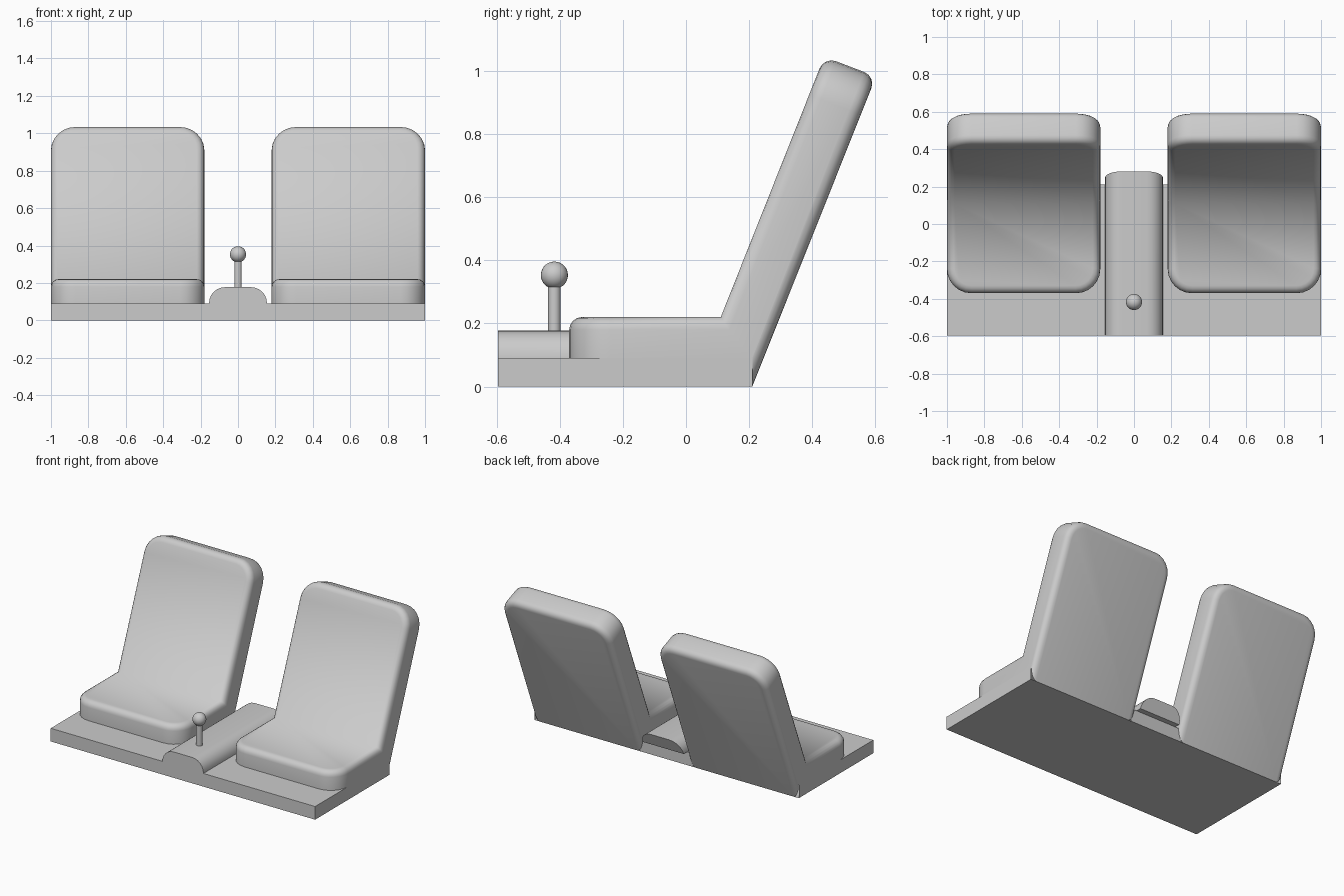
import bpy, bmesh, math
from mathutils import Matrix

if "Cube" in bpy.data.objects:
    bpy.data.objects.remove(bpy.data.objects["Cube"])

FLOOR = 0.09
FRONT, REAR = -0.595, 0.21


def finish(bm, name, angle=40):
    mesh = bpy.data.meshes.new(name)
    bm.normal_update()
    bm.to_mesh(mesh)
    bm.free()
    ob = bpy.data.objects.new(name, mesh)
    bpy.context.collection.objects.link(ob)
    bpy.ops.object.select_all(action='DESELECT')
    ob.select_set(True)
    bpy.context.view_layer.objects.active = ob
    bpy.ops.object.shade_smooth_by_angle(angle=math.radians(angle))
    return ob


def prism(a, b):
    """Closed solid between two matching rings of points."""
    bm = bmesh.new()
    va = [bm.verts.new(p) for p in a]
    vb = [bm.verts.new(p) for p in b]
    n = len(a)
    bm.faces.new(va)
    bm.faces.new(vb[::-1])
    for i in range(n):
        bm.faces.new((va[i], vb[i], vb[(i + 1) % n], va[(i + 1) % n]))
    bmesh.ops.recalc_face_normals(bm, faces=bm.faces[:])
    return bm


def seat(name, x0, x1):
    # side profile: cushion front, cushion top, reclined back
    front_top, top_f, top_b = (-0.37, 0.22), (0.438, 1.045), (0.602, 0.982)
    prof = [(-0.37, FLOOR), front_top, (0.11, 0.22), top_f, top_b,
            (REAR, 0.0), (REAR, FLOOR)]
    bm = prism([(x0, y, z) for y, z in prof], [(x1, y, z) for y, z in prof])

    # large rounded corners seen from the front and from above
    def is_edge(e, p, q):
        k = sorted((round(v.co.y, 3), round(v.co.z, 3)) for v in e.verts)
        return k == sorted((p, q)) and abs(e.verts[0].co.x - e.verts[1].co.x) < 1e-4

    corners = [e for e in bm.edges
               if is_edge(e, prof[0], front_top) or is_edge(e, top_f, top_b)]
    bmesh.ops.bevel(bm, geom=corners, offset=0.13, offset_type='OFFSET',
                    segments=6, profile=0.5, affect='EDGES')

    # soft padded rim
    bm.normal_update()
    rim = [e for e in bm.edges
           if e.is_manifold and e.calc_face_angle(0) > math.radians(40)
           and e.is_convex and max(v.co.z for v in e.verts) > FLOOR + 0.01]
    bmesh.ops.bevel(bm, geom=rim, offset=0.04, offset_type='OFFSET',
                    segments=4, profile=0.5, affect='EDGES')

    # open where it grows out of the base
    bm.normal_update()
    low = [f for f in bm.faces
           if max(v.co.z for v in f.verts) < FLOOR + 0.002
           and (f.normal.z < -0.9 or f.normal.y < -0.9)]
    bmesh.ops.delete(bm, geom=low, context='FACES')
    return finish(bm, name, 75)


seat("seat_left", -1.0, -0.18)
seat("seat_right", 0.18, 1.0)

# base: closed underside and walls, deck only where it is exposed
bm = bmesh.new()
bmesh.ops.create_cube(bm, size=1, matrix=Matrix.Translation((0, (FRONT + REAR) / 2, FLOOR / 2))
                      @ Matrix.Diagonal((2.0, REAR - FRONT, FLOOR, 1)))
bm.normal_update()
bmesh.ops.delete(bm, geom=[f for f in bm.faces if f.normal.z > 0.9 or f.normal.y > 0.9],
                 context='FACES')


def deck(x0, x1, y0, y1):
    pts = [(x0, y0), (x1, y0), (x1, y1), (x0, y1)]
    return bm.faces.new([bm.verts.new((x, y, FLOOR)) for x, y in pts])


for x0, x1 in ((-1.0, -0.155), (0.155, 1.0)):
    deck(x0, x1, FRONT, -0.23)
for x0, x1 in ((-0.2, -0.155), (0.155, 0.2)):
    deck(x0, x1, -0.23, REAR)
deck(-0.155, 0.155, REAR, REAR + 0.4 * FLOOR).normal_flip()   # console overhang
bm.faces.new([bm.verts.new((x, REAR, z)) for x, z in
              ((0.2, 0), (-0.2, 0), (-0.2, FLOOR), (0.2, FLOOR))])
bmesh.ops.remove_doubles(bm, verts=bm.verts[:], dist=1e-4)
finish(bm, "base")

# centre console: arched section, rear end sloped like the seat backs
half, top, r = 0.155, 0.177, 0.085
arch = []
for sx, angles in ((1, range(0, 91, 15)), (-1, range(90, -1, -15))):
    for a in angles:
        t = math.radians(a)
        arch.append((sx * (half - r + r * math.cos(t)), top - r + r * math.sin(t)))
arch = [(half, FLOOR)] + arch + [(-half, FLOOR)]
bm = prism([(x, FRONT, z) for x, z in arch],
           [(x, REAR + 0.4 * z, z) for x, z in arch])
bmesh.ops.delete(bm, geom=[f for f in bm.faces if f.normal.z < -0.9], context='FACES')
finish(bm, "centre_console")

# lever and knob
bm = bmesh.new()
bmesh.ops.create_cone(bm, cap_ends=True, segments=24, radius1=0.02, radius2=0.02,
                      depth=0.16, matrix=Matrix.Translation((0, -0.417, 0.25)))
finish(bm, "lever_rod")
bm = bmesh.new()
bmesh.ops.create_uvsphere(bm, u_segments=24, v_segments=14, radius=0.043,
                          matrix=Matrix.Translation((0, -0.417, 0.353)))
finish(bm, "lever_knob")
